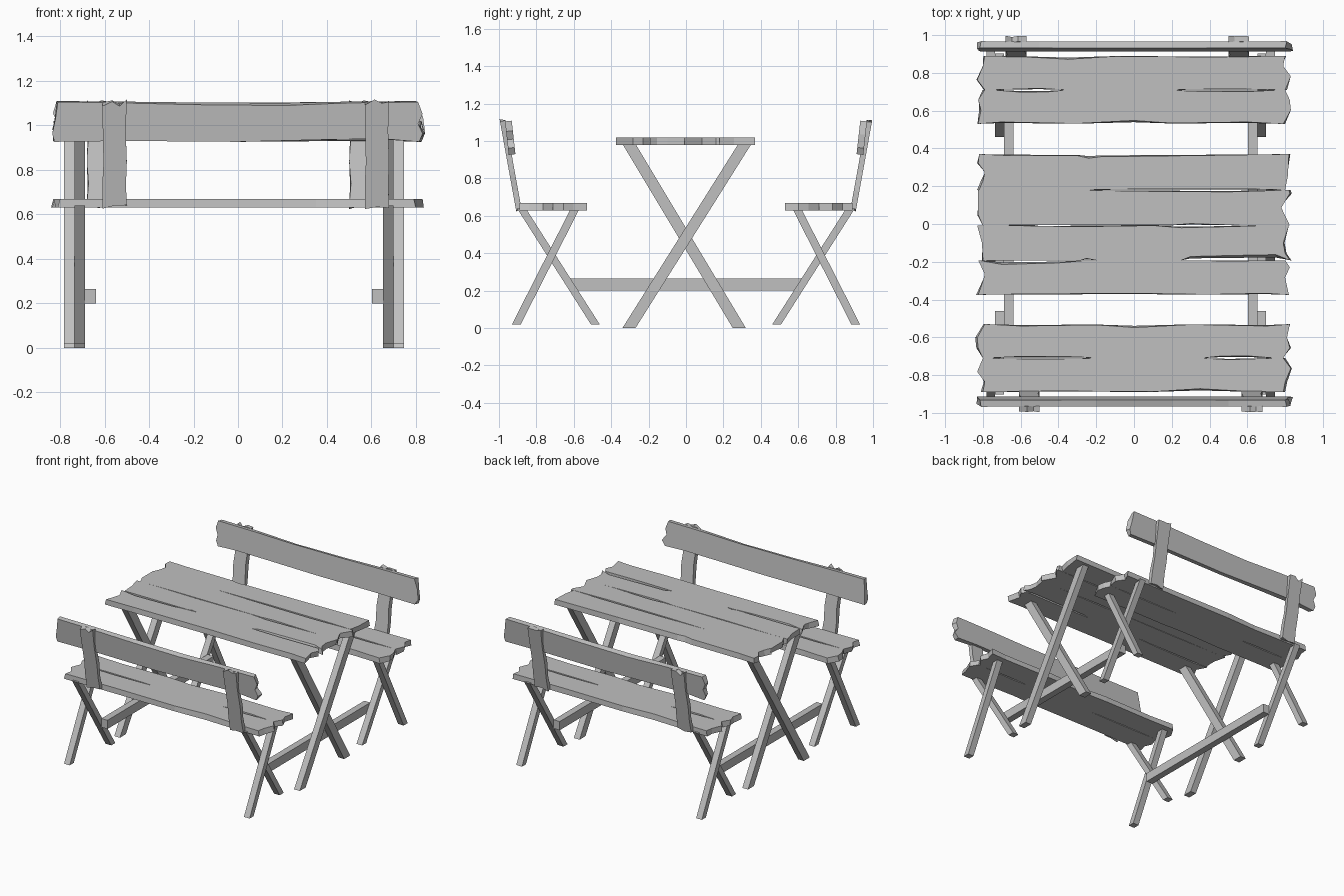
import bpy, bmesh, math, random
from mathutils import Matrix, Vector

random.seed(4)
cube = bpy.data.objects.get("Cube")
if cube:
    bpy.data.objects.remove(cube, do_unlink=True)

GREY = (0.53, 0.53, 0.53, 1)
wood = bpy.data.materials.new("weathered_grey_wood")
wood.use_nodes = True
wood.diffuse_color = GREY
wood.node_tree.nodes["Principled BSDF"].inputs["Base Color"].default_value = GREY


def prism(name, lower, upper, place=Matrix()):
    """Solid between two matching outlines."""
    bm = bmesh.new()
    a = [bm.verts.new(place @ Vector(p)) for p in lower]
    b = [bm.verts.new(place @ Vector(p)) for p in upper]
    bm.faces.new(a[::-1])
    bm.faces.new(b)
    for i in range(len(a)):
        j = (i + 1) % len(a)
        bm.faces.new((a[i], a[j], b[j], b[i]))
    bmesh.ops.triangulate(bm, faces=[f for f in bm.faces if len(f.verts) > 4])
    bmesh.ops.recalc_face_normals(bm, faces=bm.faces)
    mesh = bpy.data.meshes.new(name)
    bm.to_mesh(mesh)
    bm.free()
    mesh.materials.append(wood)
    obj = bpy.data.objects.new(name, mesh)
    bpy.context.collection.objects.link(obj)
    return obj


def plank(name, y0, y1, z0, z1, left, right, low=(), high=(), place=Matrix()):
    """Rough board along x: ends are (fraction, x), edges are (x, inset)."""
    def outline(depth, jitter, z):
        def end(pts):
            return [(x + random.uniform(-jitter, jitter), y0 + (y1 - y0) * f, z) for f, x in pts]
        pts = [(x, y0 + w * depth, z) for x, w in low] + end(right)
        pts += [(x, y1 - w * depth, z) for x, w in reversed(high)]
        return pts + end(left)[::-1]
    return prism(name, outline(0.5, 0.012, z0), outline(1, 0, z1), place)


def beam(name, x, width, foot, head, depth, z0, z1):
    """Slanted leg with level cuts at both ends."""
    def level(y, z):
        return [(x + sx * width / 2, y + sy * depth / 2, z)
                for sx, sy in ((-1, -1), (1, -1), (1, 1), (-1, 1))]
    return prism(name, level(foot, z0), level(head, z1))


# Table top: four rough boards
TOP = (0.98, 1.02)
plank("table_board_front", -0.375, -0.192, *TOP,
      [(0, -0.825), (0.4, -0.80), (0.6, -0.79), (1, -0.825)],
      [(0, 0.82), (0.5, 0.80), (0.8, 0.825), (1, 0.80)],
      [(-0.6, 0.004), (0, 0.008), (0.4, 0.002), (0.7, 0.008)],
      [(-0.7, 0.022), (-0.4, 0.014), (-0.25, 0), (0.25, 0), (0.5, 0.004)])
plank("table_board_front_middle", -0.192, -0.008, *TOP,
      [(0, -0.80), (0.5, -0.805), (1, -0.83)],
      [(0, 0.825), (0.2, 0.80), (0.5, 0.79), (1, 0.82)],
      [(-0.28, 0), (-0.25, 0.01), (-0.2, 0), (0.25, 0), (0.3, 0.02), (0.55, 0.026), (0.75, 0.03)],
      [(-0.66, 0), (-0.3, 0.006), (0.1, 0), (0.25, 0.012), (0.5, 0.006), (0.68, 0)])
plank("table_board_back_middle", -0.008, 0.18, *TOP,
      [(0, -0.80), (0.3, -0.825), (1, -0.825)],
      [(0, 0.825), (0.5, 0.78), (0.9, 0.825), (1, 0.82)],
      [(-0.5, 0.003), (0.2, 0.002), (0.3, 0.01), (0.6, 0)],
      [(-0.63, 0), (-0.3, 0), (0, 0.006), (0.5, 0.01)])
plank("table_board_back", 0.18, 0.37, *TOP,
      [(0, -0.82), (0.25, -0.80), (0.5, -0.79), (0.75, -0.825), (1, -0.82)],
      [(0, 0.80), (0.4, 0.815), (1, 0.82)],
      [(-0.3, 0), (0.1, 0.006), (0.6, 0.006)],
      [(-0.7, 0.006), (-0.3, 0.008), (-0.24, 0.022), (-0.18, 0.014), (0.3, 0.008)])

# Crossed legs and stretchers on both sides
for side, x, inward in (("right", -0.735, 1), ("left", 0.70, -1)):
    outer, inner = x - inward * 0.0235, x + inward * 0.0235
    beam(f"table_leg_outer_{side}", outer, 0.047, -0.305, 0.315, 0.07, 0, 0.985)
    beam(f"table_leg_inner_{side}", inner, 0.047, 0.285, -0.305, 0.07, 0, 0.985)
    for bench, s in (("front", -1), ("back", 1)):
        beam(f"{bench}_bench_leg_outer_{side}", outer, 0.047, s * 0.907, s * 0.592, 0.047, 0.02, 0.64)
        beam(f"{bench}_bench_leg_inner_{side}", inner, 0.047, s * 0.485, s * 0.88, 0.047, 0.02, 0.64)
    beam(f"stretcher_{side}", x + inward * 0.072, 0.05, 0, 0, 1.25, 0.20, 0.265)

# Benches: the back one is the front one turned half round
for bench, turn in (("front", 0), ("back", math.pi)):
    spin = Matrix.Rotation(turn, 4, "Z")
    seat = (0.63, 0.67)
    plank(f"{bench}_seat_board_inner", -0.71, -0.53, *seat,
          [(0, -0.80), (0.3, -0.825), (0.6, -0.83), (1, -0.79)],
          [(0, 0.79), (0.3, 0.825), (0.6, 0.81), (1, 0.825)],
          [(-0.78, 0), (-0.6, 0.009), (-0.3, 0.007), (-0.2, 0), (0.36, 0), (0.45, 0.01), (0.6, 0.012), (0.75, 0)],
          [(-0.6, 0.01), (-0.2, 0.004), (0, 0.018), (0.3, 0.002), (0.7, 0.01)], spin)
    plank(f"{bench}_seat_board_outer", -0.89, -0.71, *seat,
          [(0, -0.80), (0.3, -0.79), (0.6, -0.83), (1, -0.80)],
          [(0, 0.79), (0.3, 0.80), (0.7, 0.83), (1, 0.79)],
          [(-0.4, 0.006), (0.1, 0.002), (0.35, 0.018), (0.6, 0.004)],
          [(-0.78, 0), (-0.5, 0.006), (-0.2, 0), (0.36, 0), (0.5, 0.008), (0.75, 0)], spin)

    # Leaning backrest board
    lean = Matrix.Translation((0, -0.912, 0.93)) @ Matrix.Rotation(math.radians(96.3), 4, "X")
    plank(f"{bench}_backrest_board", 0, 0.18, 0, 0.036,
          [(0, -0.825), (0.2, -0.835), (0.6, -0.82), (1, -0.81)],
          [(0, 0.815), (0.2, 0.83), (0.45, 0.81), (0.7, 0.83), (1, 0.81)],
          [(-0.5, 0.004), (0, 0), (0.4, 0.01), (0.65, 0.014)],
          [(-0.6, 0.002), (-0.2, 0.012), (0.2, 0.016), (0.5, 0.004)], spin @ lean)

    # Uprights behind the seat carrying the backrest
    for side, x in (("right", -0.555), ("left", 0.625)):
        up = Vector((0, -0.085, 0.47)).normalized()
        across = Vector((1, 0, 0))
        axes = Matrix((up, across, up.cross(across))).transposed().to_4x4()
        plank(f"{bench}_backrest_upright_{side}", -0.055, 0.055, -0.03, 0,
              [(0, 0), (0.5, 0.004), (1, 0)],
              [(0, 0.47), (0.4, 0.48), (0.7, 0.465), (1, 0.478)],
              [(0.1, 0), (0.2, 0.01), (0.35, 0.004)],
              [(0.1, 0.008), (0.2, 0), (0.35, 0.01)],
              spin @ Matrix.Translation((x, -0.88, 0.64)) @ axes)
